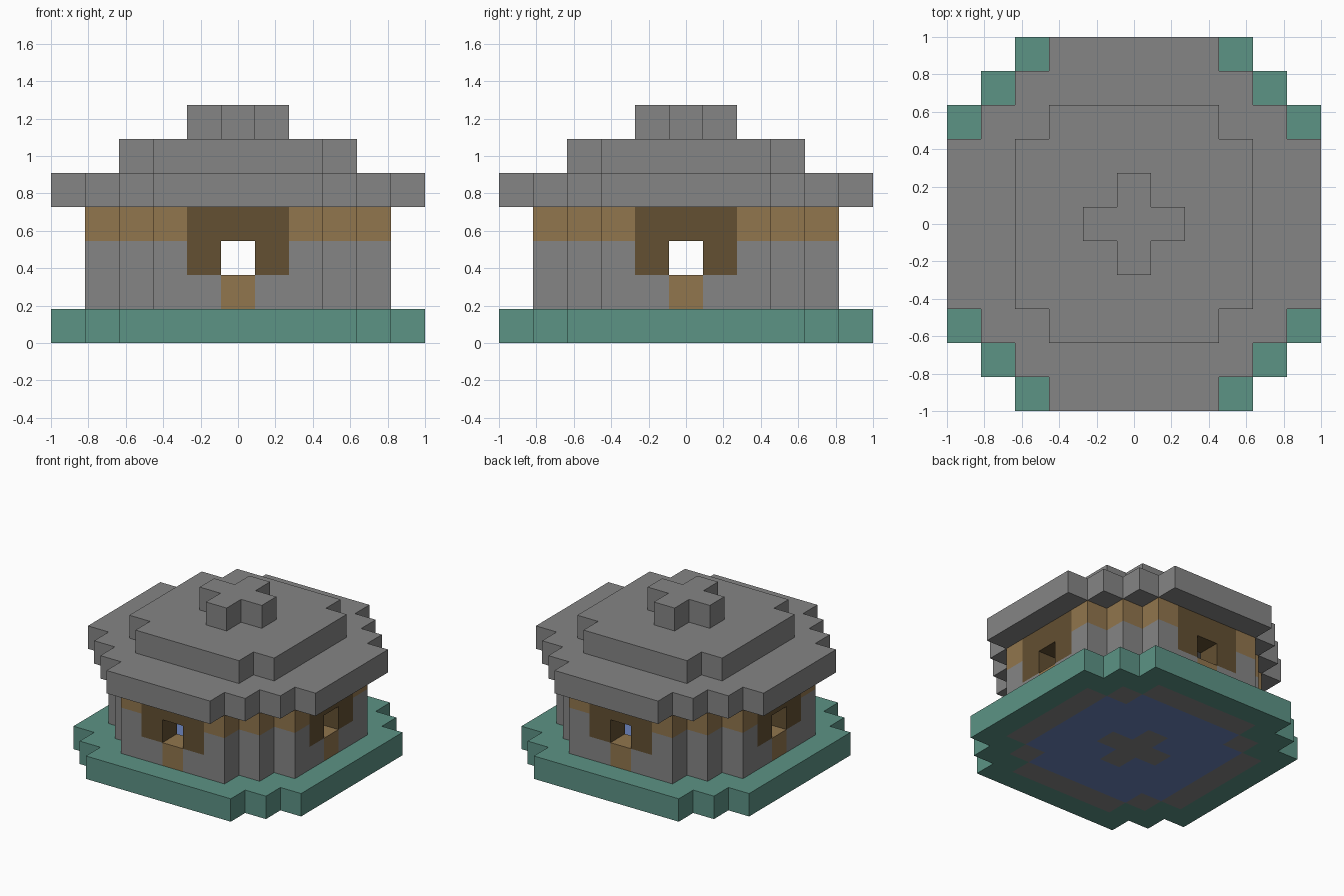
import bpy, bmesh
from mathutils import Vector

cube = bpy.data.objects.get("Cube")
if cube:
    bpy.data.objects.remove(cube)

U = 2 / 11  # edge length of one block


def material(name, *rgb):
    mat = bpy.data.materials.new(name)
    mat.use_nodes = True
    mat.diffuse_color = (*rgb, 1)
    mat.node_tree.nodes["Principled BSDF"].inputs["Base Color"].default_value = (*rgb, 1)
    return mat


stone = material("grey stone", 0.235, 0.235, 0.235)
grass = material("teal ground", 0.107, 0.292, 0.235)
wood = material("tan wood", 0.285, 0.18, 0.075)
dark_wood = material("dark wood", 0.125, 0.08, 0.032)
carpet = material("blue carpet", 0.15, 0.23, 0.5)


def disc(reach, diagonal):
    """Stepped round footprint: square of given reach with clipped corners."""
    cells = range(-reach, reach + 1)
    return {(x, y) for x in cells for y in cells if abs(x) + abs(y) <= diagonal}


def stack(footprint, *layers):
    return {(x, y, z) for x, y in footprint for z in layers}


def four_sides(cells):
    """Repeat blocks of the front wall around all four sides."""
    out = set()
    for x, y, z in cells:
        for _ in range(4):
            out.add((x, y, z))
            x, y = -y, x
    return out


def build(name, cells, mat):
    """Make one part from blocks, keeping only its outer faces."""
    bm = bmesh.new()
    for cell in cells:
        for axis in range(3):
            for sign in (-1, 1):
                n = Vector((0, 0, 0))
                n[axis] = sign
                if tuple(int(c + d) for c, d in zip(cell, n)) in cells:
                    continue
                u = Vector((0, 0, 0))
                u[(axis + 1) % 3] = 1
                v = n.cross(u)
                mid = Vector(cell) + Vector((0, 0, 0.5)) + n / 2
                corners = (-u - v, u - v, u + v, v - u)
                bm.faces.new([bm.verts.new((mid + c / 2) * U) for c in corners])
    bmesh.ops.remove_doubles(bm, verts=bm.verts[:], dist=U / 100)
    # Merge the flat block faces into large clean ones
    bmesh.ops.dissolve_limit(bm, angle_limit=0.01, verts=bm.verts[:], edges=bm.edges[:])
    mesh = bpy.data.meshes.new(name)
    bm.to_mesh(mesh)
    bm.free()
    mesh.materials.append(mat)
    obj = bpy.data.objects.new(name, mesh)
    bpy.context.collection.objects.link(obj)


# Footprints
ground = disc(5, 8)
house = disc(4, 6)
room = disc(3, 5)
cross = disc(1, 1)
ring = house - room

# Openings and trim, given for the front wall and turned to every side
window = four_sides({(0, -4, 2)})
sill = four_sides({(0, -4, 1)})
frame = four_sides({(x, -4, z) for x in (-1, 0, 1) for z in (2, 3)}) - window

# Ground and floor
build("ground_rim", stack(ground - house, 0), grass)
build("foundation", stack(ring, 0), stone)
build("floor_carpet", stack(room - cross, 0), carpet)
build("floor_cross", stack(cross, 0), stone)

# Walls
build("walls", stack(ring, 1, 2) - window - sill - frame, stone)
build("window_sills", sill, wood)
build("window_frames", frame, dark_wood)
build("upper_band", stack(ring, 3) - frame, wood)

# Stepped roof
build("roof", stack(disc(5, 7), 4) | stack(room, 5) | stack(cross, 6), stone)
